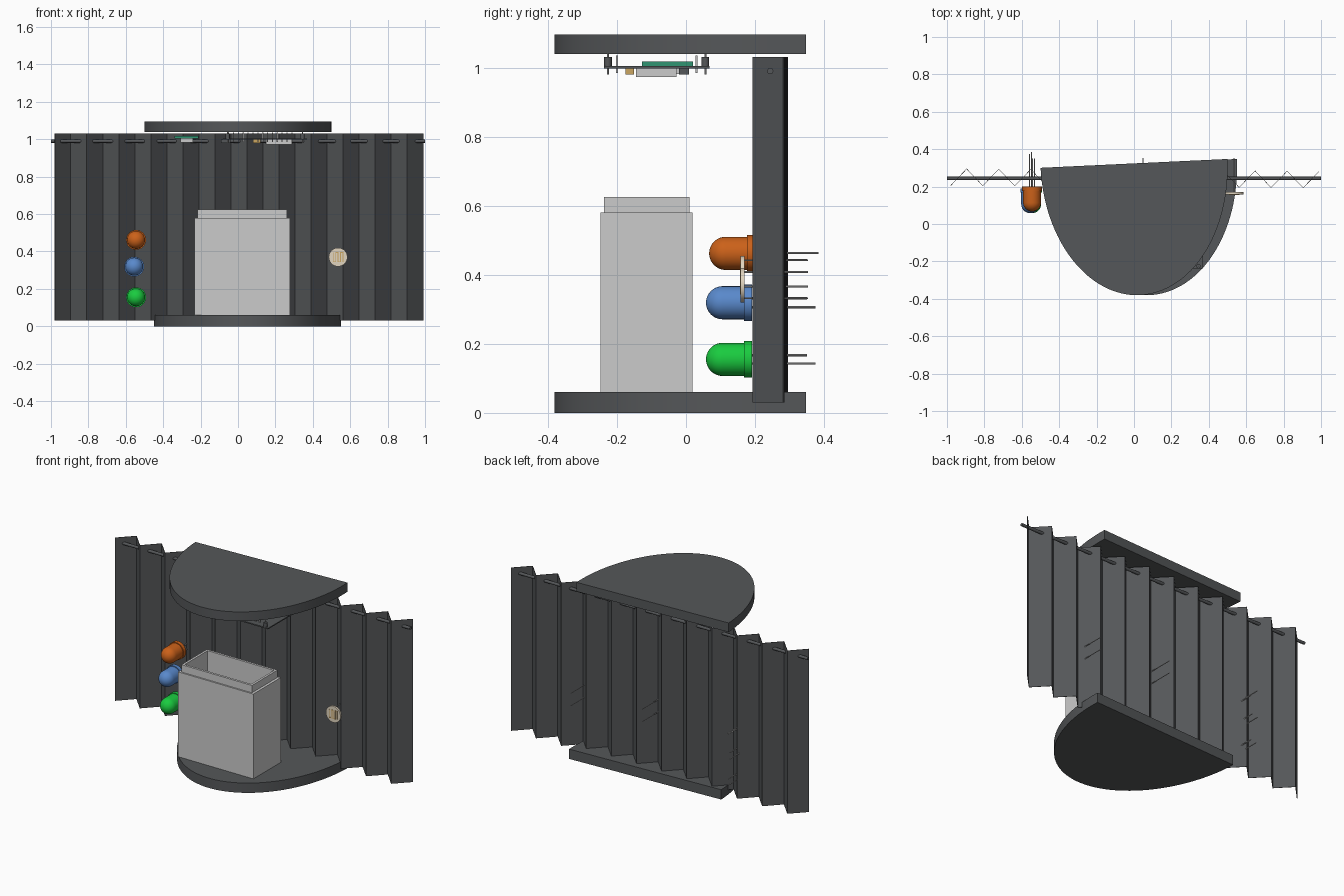
import bpy, bmesh
from math import sin, cos, pi, radians
from mathutils import Matrix, Vector

if "Cube" in bpy.data.objects:
    bpy.data.objects.remove(bpy.data.objects["Cube"])


def material(name, rgb):
    m = bpy.data.materials.new(name)
    m.diffuse_color = (*rgb, 1)
    m.use_nodes = True
    m.node_tree.nodes["Principled BSDF"].inputs["Base Color"].default_value = m.diffuse_color
    return m


DARK = material("charcoal", (0.09, 0.095, 0.1))
PALE = material("pale_grey", (0.6, 0.6, 0.6))
METAL = material("metal", (0.5, 0.5, 0.5))
GREEN_PCB = material("board_green", (0.03, 0.3, 0.17))
CREAM = material("cream", (0.75, 0.66, 0.52))
TRACK = material("track_ochre", (0.6, 0.38, 0.12))
ORANGE = material("lamp_orange", (0.6, 0.12, 0.01))
BLUE = material("lamp_blue", (0.1, 0.25, 0.6))
GREEN = material("lamp_green", (0.01, 0.6, 0.05))


def finish(name, bm, mat, smooth=False):
    bmesh.ops.recalc_face_normals(bm, faces=bm.faces)
    me = bpy.data.meshes.new(name)
    bm.to_mesh(me)
    bm.free()
    ob = bpy.data.objects.new(name, me)
    bpy.context.collection.objects.link(ob)
    me.materials.append(mat)
    if smooth:
        bpy.context.view_layer.objects.active = ob
        ob.select_set(True)
        bpy.ops.object.shade_smooth_by_angle(angle=radians(35))
        ob.select_set(False)
    return ob


def box(name, x, y, z, mat):
    """Box from (min, max) ranges."""
    bm = bmesh.new()
    size = [r[1] - r[0] for r in (x, y, z)]
    mid = [(r[1] + r[0]) / 2 for r in (x, y, z)]
    bmesh.ops.create_cube(bm, size=1, matrix=Matrix.Translation(mid) @ Matrix.Diagonal((*size, 1)))
    return finish(name, bm, mat)


def rod(name, a, b, r, mat, sides=16):
    """Cylinder between two points."""
    a, b = Vector(a), Vector(b)
    d = b - a
    bm = bmesh.new()
    m = Matrix.Translation((a + b) / 2) @ d.to_track_quat('Z', 'Y').to_matrix().to_4x4()
    bmesh.ops.create_cone(bm, cap_ends=True, segments=sides, radius1=r, radius2=r, depth=d.length, matrix=m)
    return finish(name, bm, mat, True)


def d_plate(name, cx, cy, z0, z1):
    """Half-ellipse slab with a straight, slightly turned back edge."""
    bm = bmesh.new()
    turn = Matrix.Rotation(radians(2.7), 3, 'Z')
    pts = [turn @ Vector((0.5 * cos(pi + pi * i / 64), 0.705 * sin(pi + pi * i / 64), 0)) for i in range(65)]
    face = bm.faces.new([bm.verts.new((p.x + cx, p.y + cy, z0)) for p in pts])
    top = bmesh.ops.extrude_face_region(bm, geom=[face])
    bmesh.ops.translate(bm, vec=(0, 0, z1 - z0), verts=[v for v in top["geom"] if isinstance(v, bmesh.types.BMVert)])
    return finish(name, bm, DARK, True)


# Top and bottom plates
d_plate("bottom_plate", 0.05, 0.324, 0, 0.06)
d_plate("top_plate", 0.0, 0.324, 1.04, 1.096)

# Pleated curtain
bm = bmesh.new()
rows = []
for i in range(24):
    x = -0.98 + 1.97 * i / 23
    y = (0.295 if i % 2 else 0.206) - 0.013 * i / 23
    rows.append([bm.verts.new((x, y, z)) for z in (0.03, 1.03)])
for a, b in zip(rows, rows[1:]):
    bm.faces.new((a[0], b[0], b[1], a[1]))
curtain = finish("curtain", bm, DARK)
mod = curtain.modifiers.new("thickness", 'SOLIDIFY')
mod.thickness = 0.003
mod.offset = 0

# Curtain rod
rod("curtain_rod", (-1, 0.244, 0.99), (1, 0.244, 0.99), 0.009, DARK)


# Open water tank with stepped rim: rectangular loops joined into one skin
def ring(bm, x0, x1, y0, y1, z):
    return [bm.verts.new(p) for p in ((x0, y0, z), (x1, y0, z), (x1, y1, z), (x0, y1, z))]


bm = bmesh.new()
outer, rim, inner = (-0.233, 0.277, -0.247, 0.019), (-0.217, 0.261, -0.238, 0.010), (-0.203, 0.247, -0.224, -0.004)
loops = [ring(bm, *r, z) for r, z in
         ((outer, 0.06), (outer, 0.58), (rim, 0.58), (rim, 0.625), (inner, 0.625), (inner, 0.08))]
for a, b in zip(loops, loops[1:]):
    for i in range(4):
        j = (i + 1) % 4
        bm.faces.new((a[i], a[j], b[j], b[i]))
bm.faces.new(loops[0])
bm.faces.new(loops[-1])
finish("tank", bm, PALE)


# Domed lamps with flange and two legs
def lamp(name, x, y, z, mat, leg_z):
    r, segs = 0.048, 32
    prof = [(r * sin(pi / 2 * k / 10), y + r - r * cos(pi / 2 * k / 10)) for k in range(11)]
    prof += [(r, y + 0.11), (0.053, y + 0.11), (0.053, y + 0.133), (0, y + 0.133)]
    bm = bmesh.new()
    vs = [bm.verts.new((x + p, q, z)) for p, q in prof]
    es = [bm.edges.new(e) for e in zip(vs, vs[1:])]
    bmesh.ops.spin(bm, geom=vs + es, cent=(x, 0, z), axis=(0, 1, 0), angle=2 * pi, steps=segs)
    bmesh.ops.remove_doubles(bm, verts=bm.verts, dist=0.0001)
    finish(name, bm, mat, True)
    for k, (lz, end) in enumerate(zip(leg_z, (0.384 if y > 0.06 else 0.375, 0.35))):
        rod(f"{name}_leg_{k}", (x - 0.004 + 0.016 * k, y + 0.12, lz), (x - 0.004 + 0.016 * k, end, lz), 0.003, METAL, 6)


lamp("orange_lamp", -0.545, 0.067, 0.462, ORANGE, (0.463, 0.443))
lamp("blue_lamp", -0.555, 0.058, 0.319, BLUE, (0.306, 0.332))
lamp("green_lamp", -0.545, 0.058, 0.155, GREEN, (0.143, 0.167))


# Light sensors: round disc, serpentine track, two legs
def light_sensor(name, x, z):
    rod(name, (x, 0.158, z), (x, 0.17, z), 0.05, CREAM, 32)
    for k in range(5):
        px = x - 0.026 + 0.013 * k
        box(f"{name}_track_{k}", (px - 0.002, px + 0.002), (0.156, 0.159), (z - 0.025, z + 0.025), TRACK)
    for k in range(4):
        px, pz = x - 0.026 + 0.013 * k, z + (0.025 if k % 2 else -0.025)
        box(f"{name}_bend_{k}", (px - 0.002, px + 0.015), (0.156, 0.159), (pz - 0.002, pz + 0.002), TRACK)
    for k in (-1, 1):
        rod(f"{name}_leg_{k}", (x, 0.165, z + 0.038 * k), (x, 0.354, z + 0.038 * k), 0.0025, METAL, 6)


light_sensor("right_light_sensor", 0.535, 0.37)
light_sensor("middle_light_sensor", 0.048, 0.404)

# Control board hanging under the top plate
box("control_board", (-0.08, 0.37), (-0.237, 0.068), (0.998, 1.005), DARK)
for i, x in enumerate((-0.055, 0.345)):
    for j, y in enumerate((-0.226, 0.056)):
        rod(f"standoff_{i}{j}", (x, y, 1.005), (x, y, 1.03), 0.011, DARK, 12)
        rod(f"board_screw_{i}{j}", (x, y, 0.98), (x, y, 1.042), 0.003, METAL, 8)
box("board_chip", (0.15, 0.29), (-0.145, -0.028), (0.972, 0.998), PALE)
box("board_socket", (0.08, 0.12), (-0.175, -0.15), (0.98, 0.998), TRACK)
box("board_connector", (-0.09, -0.04), (-0.02, 0.008), (0.98, 0.998), DARK)
for i in range(14):
    x = -0.05 + 0.026 * i
    for y in (-0.2, 0.03):
        box(f"header_pin_{i}", (x - 0.003, x + 0.003), (y - 0.003, y + 0.003), (0.985, 1.035), METAL)

# Small green radio module beside it
box("module_board", (-0.34, -0.21), (-0.127, 0.02), (1.004, 1.018), GREEN_PCB)
box("module_shield", (-0.307, -0.24), (-0.1, -0.01), (0.982, 1.004), PALE)
